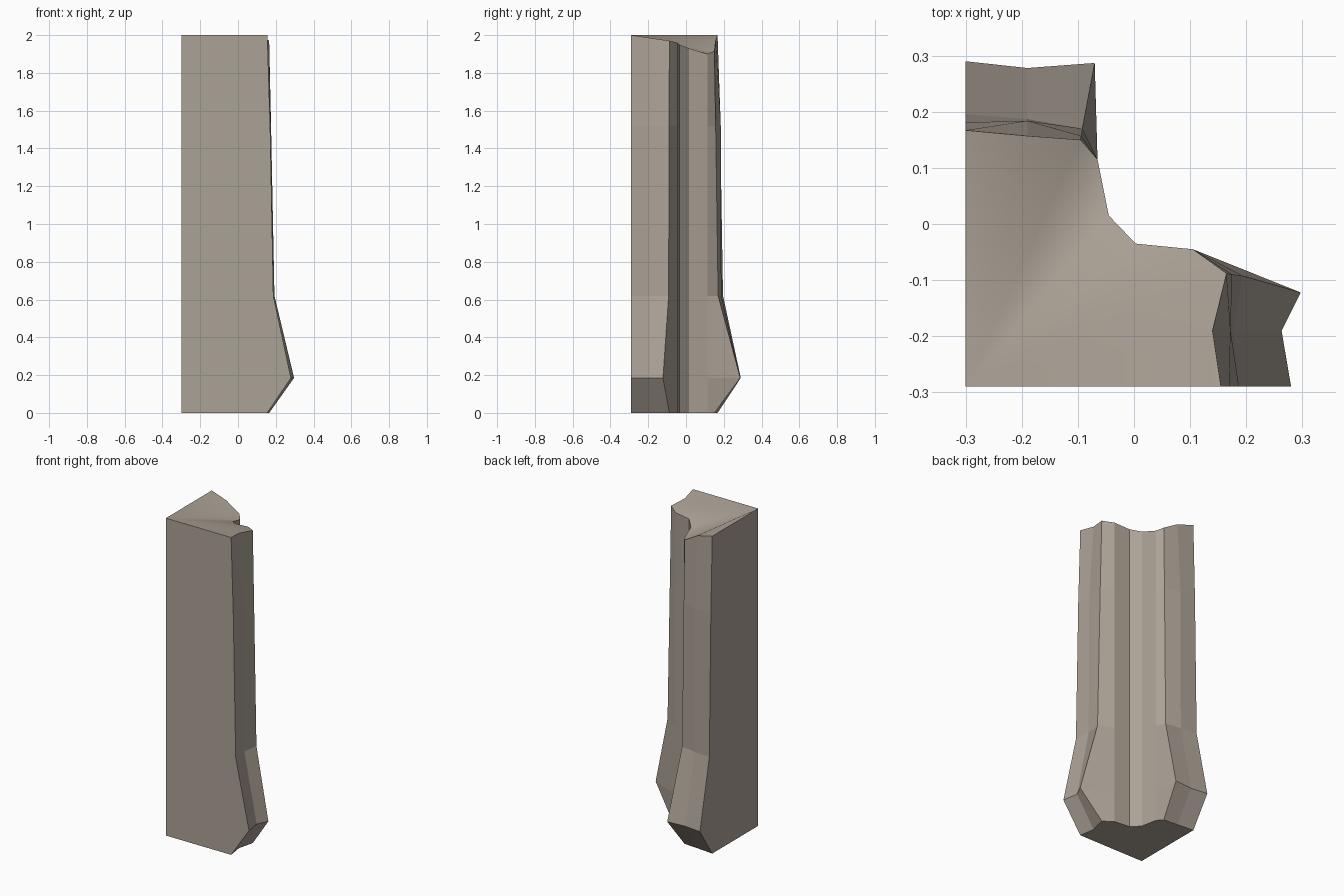
import bpy
import bmesh

cube = bpy.data.objects.get("Cube")
if cube:
    bpy.data.objects.remove(cube, do_unlink=True)

# Stone colour
stone = bpy.data.materials.new("warm_grey_stone")
stone.use_nodes = True
colour = (0.41, 0.36, 0.305, 1)
stone.diffuse_color = colour
stone.node_tree.nodes["Principled BSDF"].inputs["Base Color"].default_value = colour

# Outline runs: corner, side arm end, inner groove, back arm end
LEFT, FRONT = -0.30, -0.29
GROOVE = [(0.105, -0.045), (0.003, -0.035), (-0.045, 0.015), (-0.065, 0.115)]


def outline(side_x, side_tip_y, back_y, back_tip_x):
    """One horizontal section, anticlockwise from the square corner."""
    side = zip(side_x, (FRONT, -0.19, side_tip_y))
    back = zip((back_tip_x, -0.19, LEFT), back_y)
    return [(LEFT, FRONT), *side, *GROOVE, *back]


end = outline((0.155, 0.14, 0.165), -0.088, (0.15, 0.157, 0.167), -0.095)
flare = outline((0.28, 0.263, 0.297), -0.122, (0.287, 0.278, 0.29), -0.07)
waist = outline((0.187, 0.177, 0.193), -0.092, (0.17, 0.187, 0.196), -0.092)
upper = outline((0.17, 0.172, 0.175), -0.09, (0.157, 0.184, 0.181), -0.094)

# The top edge dips toward the groove
top_z = [2, 2, 1.985, 1.97, 1.96, 1.95, 1.93, 1.90, 1.915, 1.97, 2]

count = len(end)
sections = [(end, [0] * count), (flare, [0.185] * count), (waist, [0.62] * count),
            (upper, [1.52] * count), (end, top_z)]

# Loft the sections into a corner pillar
bm = bmesh.new()
rings = [[bm.verts.new((x, y, z)) for (x, y), z in zip(points, heights)]
         for points, heights in sections]
for low, high in zip(rings, rings[1:]):
    for i in range(count):
        j = (i + 1) % count
        bm.faces.new((low[i], low[j], high[j], high[i]))

# Fan the flat foot and the softly dished top from the square corner
foot, top = rings[0], rings[-1]
for i in range(1, count - 1):
    bm.faces.new((foot[0], foot[i + 1], foot[i]))
    bm.faces.new((top[0], top[i], top[i + 1])).smooth = True

mesh = bpy.data.meshes.new("corner_pillar")
bm.to_mesh(mesh)
bm.free()
mesh.materials.append(stone)
pillar = bpy.data.objects.new("corner_pillar", mesh)
bpy.context.collection.objects.link(pillar)
